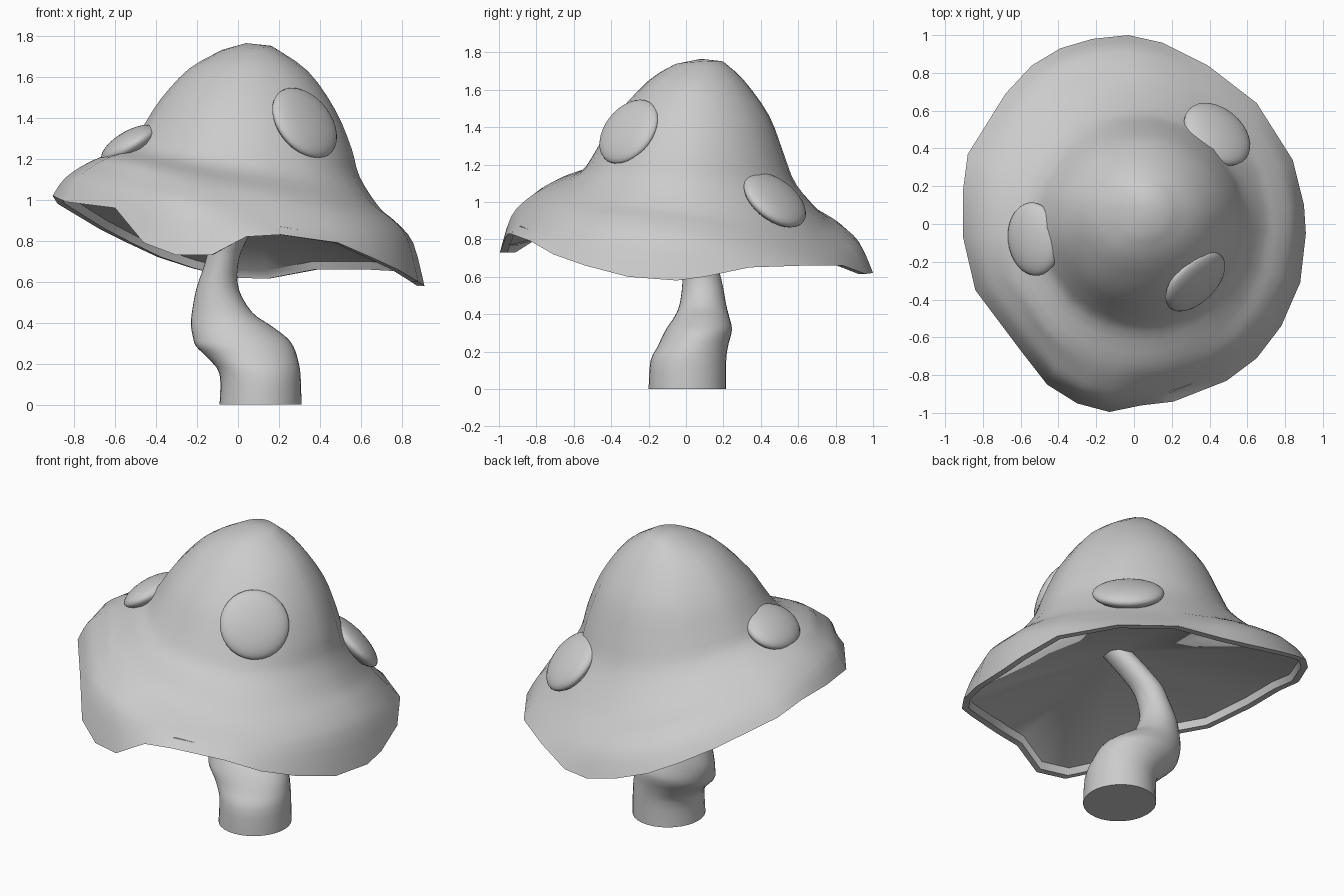
import bpy, bmesh, math
from mathutils import Vector

if "Cube" in bpy.data.objects:
    bpy.data.objects.remove(bpy.data.objects["Cube"])


def smooth(ob, angle):
    bpy.ops.object.select_all(action='DESELECT')
    ob.select_set(True)
    bpy.context.view_layer.objects.active = ob
    bpy.ops.object.shade_smooth_by_angle(angle=math.radians(angle))


def harmonic(t, e, n, w, s):
    """Blend four compass heights smoothly around angle t."""
    return ((e + n + w + s) / 4 + (e - w) / 2 * math.cos(t)
            + (n - s) / 2 * math.sin(t) + (e + w - n - s) / 4 * math.cos(2 * t))


def oval(angles, span, heights):
    """Oval ring spanning (east, west, north, south) with compass heights."""
    e, w, n, s = span
    return [((e + w) / 2 + (e - w) / 2 * math.cos(t),
             (n + s) / 2 + (n - s) / 2 * math.sin(t),
             harmonic(t, *heights)) for t in angles]


def refine(rings, steps):
    """Spline extra rings in between the given ones."""
    out = []
    for k in range(len(rings) - 1):
        quad = [rings[max(k - 1, 0)], rings[k], rings[k + 1], rings[min(k + 2, len(rings) - 1)]]
        for m in range(steps):
            f = m / steps
            ring = []
            for pts in zip(*quad):
                p0, p1, p2, p3 = (Vector(p) for p in pts)
                ring.append(p1 + 0.5 * f * (p2 - p0 + f * (2 * p0 - 5 * p1 + 4 * p2 - p3
                            + f * (3 * (p1 - p2) + p3 - p0))))
            out.append(ring)
    return out + [rings[-1]]


def loft(name, rings, start, end, angle):
    """Skin the rings and close both ends onto a point."""
    bm = bmesh.new()
    loops = [[bm.verts.new(p) for p in ring] for ring in rings]
    first, last = bm.verts.new(start), bm.verts.new(end)
    count = len(rings[0])
    for i in range(count):
        j = (i + 1) % count
        bm.faces.new((first, loops[0][i], loops[0][j]))
        bm.faces.new((last, loops[-1][j], loops[-1][i]))
        for a, b in zip(loops, loops[1:]):
            bm.faces.new((a[i], b[i], b[j], a[j]))
    bmesh.ops.recalc_face_normals(bm, faces=bm.faces[:])
    mesh = bpy.data.meshes.new(name)
    bm.to_mesh(mesh)
    bm.free()
    ob = bpy.data.objects.new(name, mesh)
    bpy.context.collection.objects.link(ob)
    smooth(ob, angle)


# wavy brim outline, counter-clockwise
RIM = [(.91, -.05, .58), (.90, .10, .60), (.84, .34, .65), (.65, .64, .66), (.39, .84, .66),
       (.15, .96, .615), (-.03, 1.0, .62), (-.22, .98, .665), (-.39, .93, .72), (-.54, .84, .79),
       (-.68, .69, .86), (-.88, .37, .98), (-.905, .18, 1.02), (-.905, -.07, 1.02),
       (-.84, -.35, .99), (-.60, -.67, .96), (-.46, -.85, .79), (-.30, -.95, .73),
       (-.13, -.995, .73), (.04, -.96, .82), (.21, -.94, .83), (.49, -.83, .79),
       (.65, -.71, .72), (.78, -.54, .66), (.88, -.31, .60)]

# dome rings: (x east, x west, y north, y south), (heights east, north, west, south)
DOME = [((.165, -.08, .20, -.06), (1.75, 1.75, 1.73, 1.735)),
        ((.34, -.24, .31, -.20), (1.63, 1.65, 1.64, 1.65)),
        ((.475, -.38, .445, -.375), (1.44, 1.46, 1.49, 1.46)),
        ((.555, -.47, .525, -.485), (1.25, 1.25, 1.35, 1.27)),
        ((.595, -.54, .59, -.57), (1.11, 1.09, 1.255, 1.15)),
        ((.69, -.68, .74, -.74), (.96, .91, 1.20, 1.07))]

# cap: dome, rounded brim shoulder, rim edge, then inner lip and hollow underside
polar = [math.atan2(y, x) for x, y, z in RIM]
rings = [oval(polar, *d) for d in DOME]
for scale, heights in ((.85, (.885, .835, 1.155, 1.0)), (.94, (.785, .75, 1.095, .90))):
    rings.append([(x * scale, y * scale, harmonic(t, *heights))
                  for (x, y, z), t in zip(RIM, polar)])
rings = refine(rings + [RIM], 3)
rings.append([(x * .96, y * .96, z) for x, y, z in RIM])
rings.append([(x * .945, y * .945, z + .04) for x, y, z in RIM])
loft("cap", rings, (.04, .08, 1.765), (.09, -.06, 1.0), 50)

# crooked stem: oval sections (east, west, north, south, height)
STEM = [(.31, -.09, .215, -.2, 0), (.305, -.09, .215, -.19, .15), (.29, -.15, .225, -.15, .23),
        (.27, -.205, .24, -.125, .285), (.235, -.22, .245, -.1, .33),
        (.155, -.23, .23, -.06, .39), (.07, -.225, .215, -.035, .45),
        (.005, -.205, .195, -.02, .56), (0, -.165, .165, -.025, .68),
        (.04, -.125, .13, -.05, .80), (.18, .01, .02, -.15, 1.02)]
circle = [math.tau * i / 32 for i in range(32)]
loft("stem", refine([oval(circle, s[:4], s[4:] * 4) for s in STEM], 3),
     (.11, .01, 0), (.1, -.06, 1.02), 50)


# raised spots: flattened balls lying on the cap (sideways, slope, thickness)
def spot(name, centre, normal, size):
    bpy.ops.mesh.primitive_uv_sphere_add(segments=32, ring_count=16, location=centre)
    ob = bpy.context.object
    ob.name = name
    ob.scale = size
    ob.rotation_euler = Vector(normal).to_track_quat('Z', 'Y').to_euler()
    smooth(ob, 60)


spot("front_spot", (.325, -.305, 1.375), (.62, -.62, .5), (.195, .195, .06))
spot("left_spot", (-.53, -.08, 1.27), (-.5, -.06, .85), (.195, .155, .065))
spot("back_spot", (.44, .475, 1.01), (.48, .56, .68), (.20, .19, .065))
